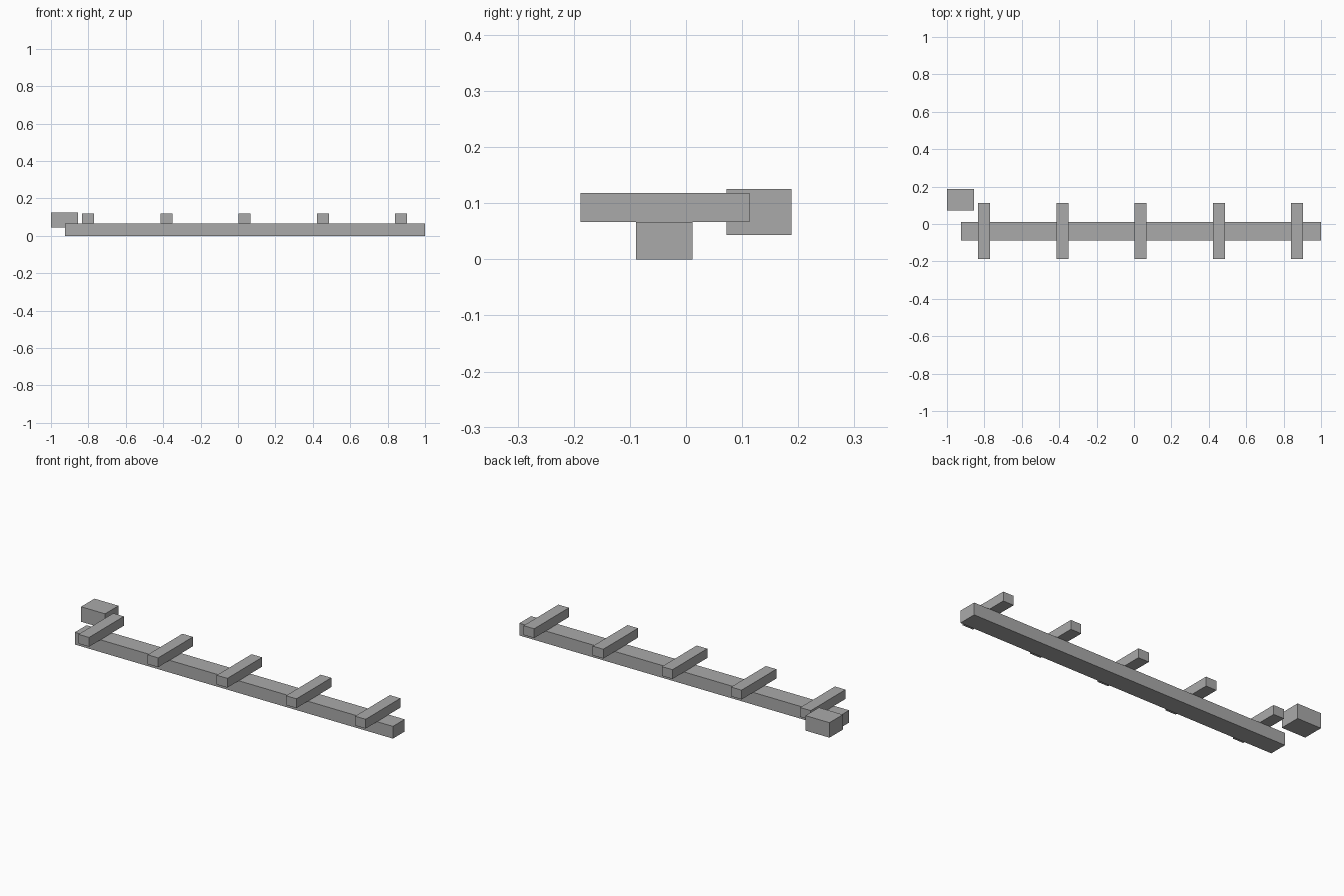
import bpy

default = bpy.data.objects.get("Cube")
if default:
    bpy.data.objects.remove(default, do_unlink=True)

grey = bpy.data.materials.new("plain_grey")
grey.use_nodes = True
colour = (0.4, 0.4, 0.4, 1)
grey.diffuse_color = colour
grey.node_tree.nodes["Principled BSDF"].inputs["Base Color"].default_value = colour


def box(name, low, high):
    """Flat-shaded box spanning two opposite corners."""
    centre = [(a + b) / 2 for a, b in zip(low, high)]
    bpy.ops.mesh.primitive_cube_add(size=1, location=centre)
    obj = bpy.context.object
    obj.name = name
    obj.scale = [b - a for a, b in zip(low, high)]
    bpy.ops.object.transform_apply(location=False, rotation=False, scale=True)
    obj.data.materials.append(grey)
    return obj


# Long beam lying on the ground
beam_top = 0.067
box("long_beam", (-0.925, -0.089, 0), (1, 0.012, beam_top))

# Five evenly spaced crossbars resting on the beam
for i in range(5):
    x = -0.802 + i * 0.4185
    box(f"crossbar_{i + 1}", (x - 0.032, -0.188, beam_top), (x + 0.032, 0.113, 0.118))

# Separate block behind the right end
box("end_block", (-1, 0.072, 0.043), (-0.855, 0.188, 0.125))
